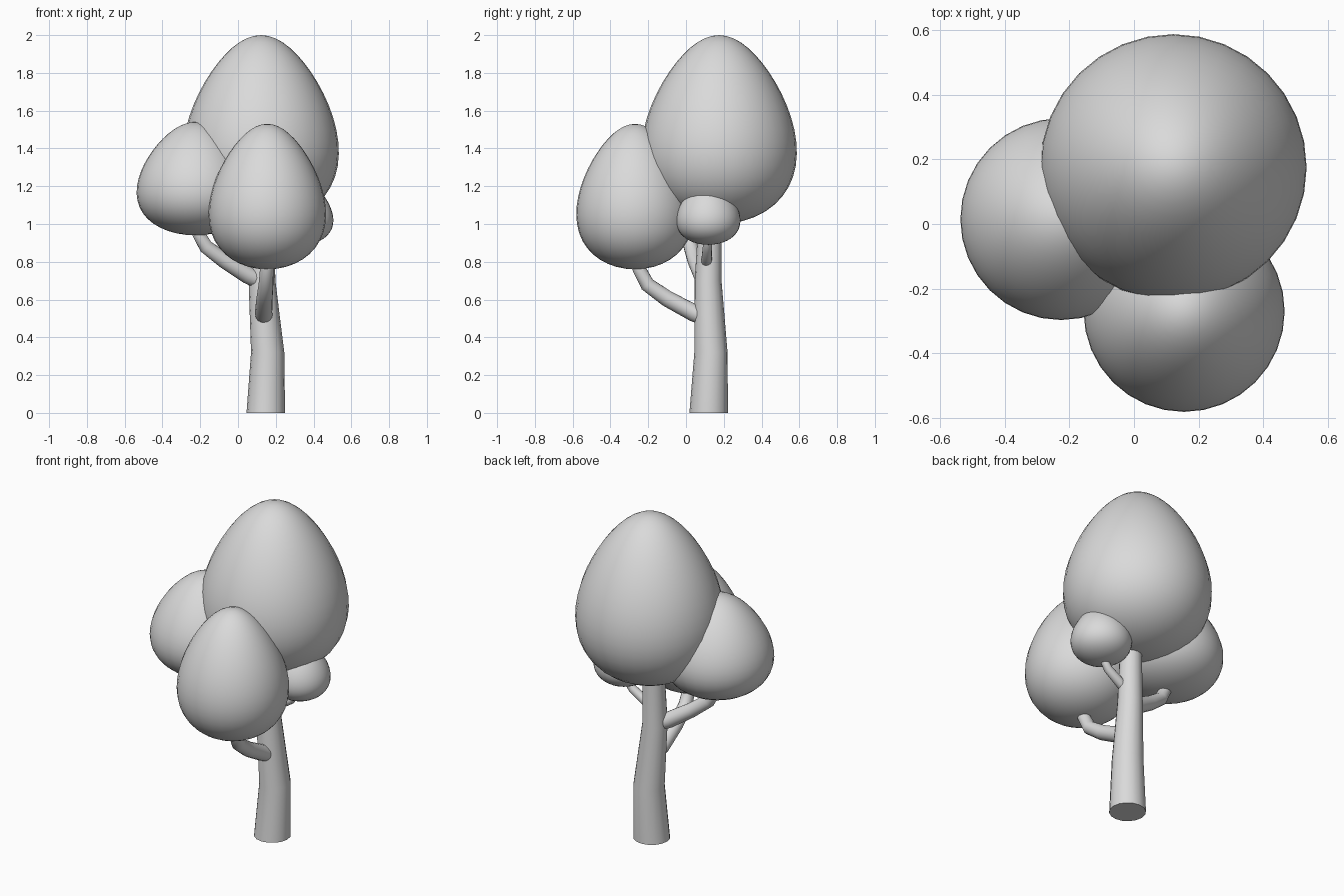
import bpy, bmesh, math
from mathutils import Vector

if "Cube" in bpy.data.objects:
    bpy.data.objects.remove(bpy.data.objects["Cube"])

grey = bpy.data.materials.new("plain grey")
grey.diffuse_color = (0.7, 0.7, 0.7, 1)
grey.use_nodes = True
grey.node_tree.nodes["Principled BSDF"].inputs["Base Color"].default_value = grey.diffuse_color


def finish(bm, name):
    bmesh.ops.recalc_face_normals(bm, faces=bm.faces[:])
    me = bpy.data.meshes.new(name)
    bm.to_mesh(me)
    bm.free()
    me.materials.append(grey)
    ob = bpy.data.objects.new(name, me)
    bpy.context.collection.objects.link(ob)
    bpy.ops.object.select_all(action='DESELECT')
    ob.select_set(True)
    bpy.context.view_layer.objects.active = ob
    bpy.ops.object.shade_smooth_by_angle(angle=math.radians(45))
    return ob


def crown(name, x, y, radius, z0, z1, taper=0.27):
    """Egg: a sphere, narrower towards the top."""
    bm = bmesh.new()
    bmesh.ops.create_uvsphere(bm, u_segments=32, v_segments=24, radius=1)
    widest = max(math.sqrt(1 - t * t) * (1 - taper * t)
                 for t in [i / 100 for i in range(-99, 100)])
    for v in bm.verts:
        s = radius * (1 - taper * v.co.z) / widest
        v.co = (x + v.co.x * s, y + v.co.y * s,
                (z0 + z1) / 2 + v.co.z * (z1 - z0) / 2)
    return finish(bm, name)


def limb(name, points, level=False, sides=16):
    """Tapered tube through (x, y, z, radius) points."""
    bm = bmesh.new()
    P = [Vector(p[:3]) for p in points]
    rings = []
    for i, p in enumerate(P):
        d = (P[min(i + 1, len(P) - 1)] - P[max(i - 1, 0)]).normalized()
        if level:
            d = Vector((0, 0, 1))
        # stable frame for the cross-section
        ref = Vector((1, 0, 0)) if abs(d.x) < 0.5 or level else Vector((0, 1, 0))
        if not level:
            span = P[-1] - P[0]
            ref = Vector((-span.y, span.x, 0)).normalized()
        u = (ref - d * ref.dot(d)).normalized()
        w = d.cross(u)
        ring = []
        for k in range(sides):
            a = 2 * math.pi * k / sides
            ring.append(bm.verts.new(p + (u * math.cos(a) + w * math.sin(a)) * points[i][3]))
        rings.append(ring)
    for a, b in zip(rings, rings[1:]):
        for k in range(sides):
            n = (k + 1) % sides
            bm.faces.new((a[k], a[n], b[n], b[k]))
    bm.faces.new(rings[0][::-1])
    bm.faces.new(rings[-1])
    return finish(bm, name)


# foliage
crown("main_crown", 0.122, 0.175, 0.412, 1.0, 2.0)
crown("left_crown", -0.225, 0.015, 0.312, 0.94, 1.54)
crown("front_crown", 0.155, -0.27, 0.311, 0.76, 1.53)
crown("small_crown", 0.335, 0.118, 0.17, 0.89, 1.23)

# trunk
limb("trunk", [(0.147, 0.12, 0, 0.102), (0.157, 0.132, 0.32, 0.088),
               (0.127, 0.117, 0.70, 0.071), (0.13, 0.13, 1.12, 0.058)], level=True)

# branches
limb("front_branch", [(0.14, 0.09, 0.51, 0.046), (0.135, 0.04, 0.53, 0.046),
                      (0.14, -0.10, 0.605, 0.043), (0.148, -0.205, 0.68, 0.039),
                      (0.153, -0.257, 0.78, 0.035), (0.155, -0.27, 0.92, 0.03)])
limb("left_branch", [(0.13, 0.11, 0.695, 0.046), (0.05, 0.085, 0.73, 0.046),
                     (-0.07, 0.05, 0.805, 0.042), (-0.17, 0.025, 0.88, 0.038),
                     (-0.215, 0.015, 0.96, 0.034), (-0.225, 0.015, 1.07, 0.03)])
limb("right_branch", [(0.14, 0.11, 0.78, 0.028), (0.19, 0.109, 0.81, 0.028),
                      (0.28, 0.112, 0.865, 0.025), (0.32, 0.116, 0.92, 0.022),
                      (0.335, 0.118, 1.0, 0.02)])
